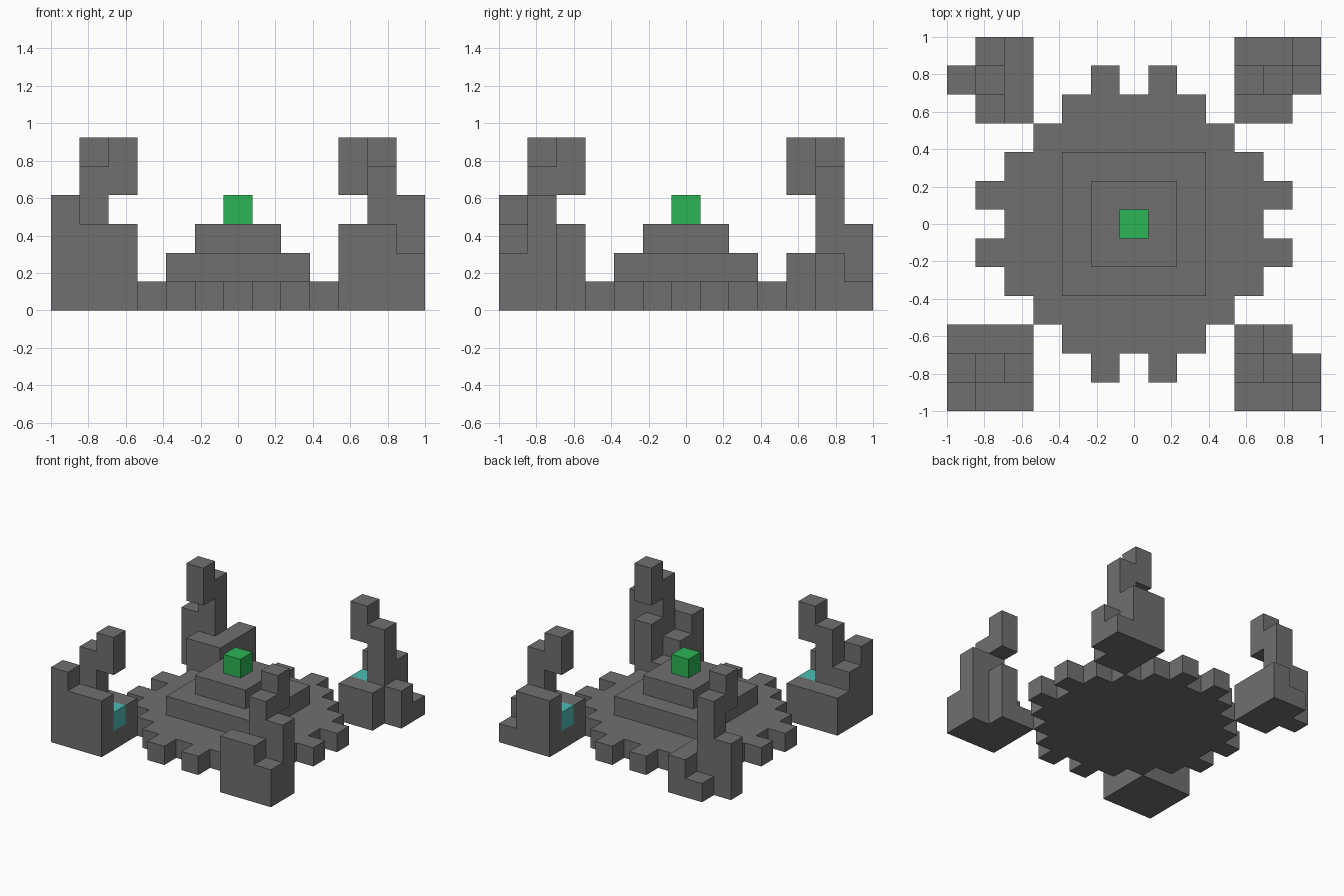
import bpy, bmesh
from mathutils import Vector

cube = bpy.data.objects.get("Cube")
if cube:
    bpy.data.objects.remove(cube, do_unlink=True)

U = 2 / 13  # size of one block


def material(name, rgb):
    m = bpy.data.materials.new(name)
    m.use_nodes = True
    m.diffuse_color = (*rgb, 1)
    bsdf = m.node_tree.nodes["Principled BSDF"]
    bsdf.inputs["Base Color"].default_value = (*rgb, 1)
    bsdf.inputs["Roughness"].default_value = 0.8
    return m


STONE = material("grey stone", (0.16, 0.16, 0.16))
GREEN = material("green gem", (0.027, 0.46, 0.09))
TEAL = material("teal crystal", (0.075, 0.5, 0.46))

AXES = [Vector(v) for v in ((1, 0, 0), (-1, 0, 0), (0, 1, 0),
                            (0, -1, 0), (0, 0, 1), (0, 0, -1))]


def build_blocks(name, cells, mats):
    """Skin a set of blocks {(x, y, z): material index} with clean outer faces."""
    bm = bmesh.new()
    for cell, mat in cells.items():
        centre = Vector(cell) + Vector((0, 0, 0.5))
        for n in AXES:
            if tuple(int(c) for c in Vector(cell) + n) in cells:
                continue
            a = Vector((n.y, n.z, n.x)) / 2
            b = n.cross(a)
            mid = centre + n / 2
            corners = (mid - a - b, mid + a - b, mid + a + b, mid - a + b)
            face = bm.faces.new([bm.verts.new(p * U) for p in corners])
            face.material_index = mat
    bmesh.ops.remove_doubles(bm, verts=bm.verts, dist=0.001)
    bmesh.ops.dissolve_limit(bm, angle_limit=0.01, verts=bm.verts,
                             edges=bm.edges, delimit={'MATERIAL'})
    mesh = bpy.data.meshes.new(name)
    bm.to_mesh(mesh)
    bm.free()
    for m in mats:
        mesh.materials.append(m)
    obj = bpy.data.objects.new(name, mesh)
    bpy.context.collection.objects.link(obj)
    return obj


def square(r, z):
    span = range(-r, r + 1)
    return {(x, y, z): 0 for x in span for y in span}


# Round plate with eight teeth
plate = {}
for x in range(-5, 6):
    for y in range(-5, 6):
        lo, hi = sorted((abs(x), abs(y)))
        if (hi <= 4 and lo + hi <= 6) or (hi == 5 and lo == 1):
            plate[x, y, 0] = 0
build_blocks("toothed_plate", plate, [STONE])

# Stepped pedestal and gem
build_blocks("lower_step", square(2, 1), [STONE])
build_blocks("upper_step", square(1, 2), [STONE])
build_blocks("gem", square(0, 3), [GREEN])


def tower(name, x0, y0, rows, hook, crystal=None):
    """Rows run back to front and give the height of each stack;
    hook is the overhanging stack, crystal an optional coloured block."""
    cells = {}
    for r, row in enumerate(rows):
        for c, height in enumerate(row):
            for z in range(int(height)):
                cells[x0 + c, y0 + 2 - r, z] = 0
    for z in (4, 5):
        cells[hook[0], hook[1], z] = 0
    if crystal:
        cells[crystal] = 1
    build_blocks(name, cells, [STONE, TEAL])


# Four broken corner towers
tower("front_right_tower", -6, -6, ("222", "352", "433"), (-4, -5), (-4, -5, 1))
tower("front_left_tower", 4, -6, ("130", "254", "332"), (5, -4))
tower("back_right_tower", -6, 4, ("012", "352", "022"), (-5, 4))
tower("back_left_tower", 4, 4, ("331", "252", "220"), (4, 5), (4, 5, 1))
